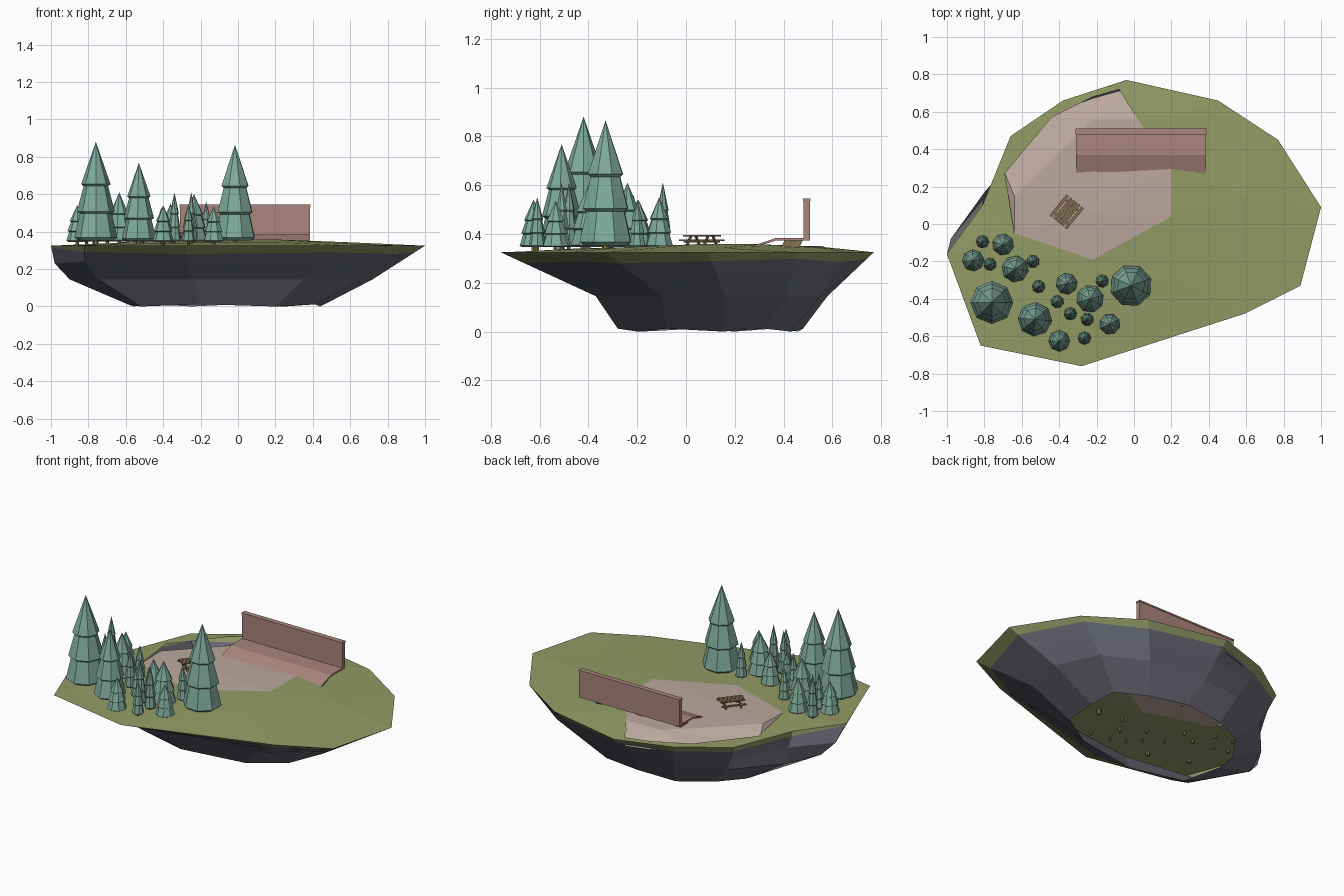
import bpy, math
from mathutils import Vector, Matrix
from mathutils.geometry import delaunay_2d_cdt

if "Cube" in bpy.data.objects:
    bpy.data.objects.remove(bpy.data.objects["Cube"])


def material(name, rgb):
    m = bpy.data.materials.new(name)
    m.diffuse_color = (*rgb, 1)
    m.use_nodes = True
    m.node_tree.nodes["Principled BSDF"].inputs["Base Color"].default_value = m.diffuse_color
    return m


GRASS = material("grass", (.29, .33, .13))
ROCK = material("rock", (.15, .155, .19))
PATH = material("dirt", (.50, .39, .34))
NEEDLE = material("needles", (.21, .40, .33))
BRICK = material("painted_wood", (.40, .24, .20))
WOOD = material("wood", (.24, .16, .08))


def mesh(name, verts, faces, mat):
    me = bpy.data.meshes.new(name)
    me.from_pydata([tuple(v) for v in verts], [], faces)
    me.materials.append(mat)
    ob = bpy.data.objects.new(name, me)
    bpy.context.collection.objects.link(ob)
    return ob


def loft(name, rings, mat):
    n = len(rings[0])
    verts = [v for r in rings for v in r]
    faces = [(k * n + i, k * n + (i + 1) % n, (k + 1) * n + (i + 1) % n, (k + 1) * n + i)
             for k in range(len(rings) - 1) for i in range(n)]
    return mesh(name, verts, faces, mat)


def prism(name, profile, x0, x1, mat):
    """Extrude a (y, z) profile along x."""
    n = len(profile)
    ob = loft(name, [[(x, y, z) for y, z in profile] for x in (x0, x1)], mat)
    verts = [v.co.copy() for v in ob.data.vertices]
    faces = [tuple(p.vertices) for p in ob.data.polygons]
    faces += [tuple(range(n))[::-1], tuple(range(n, 2 * n))]
    ob.data.clear_geometry()
    ob.data.from_pydata(verts, [], faces)
    return ob


def inside(p, poly):
    hit = False
    for (x1, y1), (x2, y2) in zip(poly, poly[1:] + poly[:1]):
        if (y1 > p[1]) != (y2 > p[1]) and p[0] < (x2 - x1) * (p[1] - y1) / (y2 - y1) + x1:
            hit = not hit
    return hit


# rock shell, open at the bottom
rim2 = [(1, .09), (.77, .45), (.45, .66), (-.04, .77), (-.38, .66), (-.66, .47),
        (-.81, .10), (-1, -.16), (-.82, -.65), (-.28, -.76), (.59, -.48), (.89, -.33)]
mid2 = [(.72, .16), (.60, .42), (.34, .55), (-.04, .58), (-.30, .55), (-.58, .42),
        (-.80, .17), (-.90, -.05), (-.75, -.30), (-.25, -.37), (.35, -.30), (.66, -.10)]
low2 = [(.44, .15), (.42, .32), (.25, .43), (0, .48), (-.25, .46), (-.45, .36),
        (-.56, .20), (-.59, .05), (-.52, -.18), (-.20, -.28), (.20, -.20), (.41, -.08)]
rim = [Vector((x, y, .325)) for x, y in rim2]
mid = [Vector((x, y, .145)) for x, y in mid2]
low = [Vector((x, y, .012 * (i % 2))) for i, (x, y) in enumerate(low2)]
upper = [a.lerp(b, .5) for a, b in zip(rim, mid)]
upper[7] = Vector((-.98, -.08, .23))
upper[8] = Vector((-.82, -.50, .24))
drop = [.2, .15, .22, .16, .24, .2, .15, .05, .2, .25, .2, .25]
edge = [a.lerp(b, 2 * t) for a, b, t in zip(rim, upper, drop)]
loft("rock_base", [low, mid, upper, edge], ROCK)
loft("grass_edge", [edge, rim], GRASS)

# grass top with a hole where the dirt patch sits
flat = [(-.22, .56, .35), (-.64, .15, .345), (-.64, -.05, .34), (-.22, -.19, .345),
        (.20, .04, .358), (.20, .30, .358), (.02, .56, .347)]
outer = [(-.08, .72), (-.22, .68), (-.44, .57), (-.69, .27)]
hole = [(x, y, .328) for x, y in outer] + flat[2:]
hole2 = [p[:2] for p in hole]
hills = [(.60, .15, .343), (.20, -.27, .345), (-.22, -.42, .342), (-.64, -.28, .335),
         (.20, .56, .343), (.60, -.22, .335), (-.22, -.68, .328), (-.75, -.5, .33)]
pts = [tuple(v) for v in rim] + hole + hills
nr, nh = len(rim), len(hole)
cons = [(i, (i + 1) % nr) for i in range(nr)]
cons += [(nr + i, nr + (i + 1) % nh) for i in range(nh)]
cv, _, cf, orig, _, _ = delaunay_2d_cdt([Vector(p[:2]) for p in pts], cons, [], 0, 1e-5)
gv = [(v.x, v.y, pts[o[0]][2] if o else .33) for v, o in zip(cv, orig)]
gf = []
for f in cf:
    c = sum((Vector(gv[i]) for i in f), Vector()) / len(f)
    if inside(c, rim2) and not inside(c, hole2):
        gf.append(tuple(f))
mesh("grass_top", gv, gf, GRASS)

# dirt patch: faceted top and a slope sinking behind the rim
pv = flat + [(x, y, .275) for x, y in outer] + [(-.22, .07, .356)]
pf = [(11, i, (i + 1) % 7) for i in range(7)]
pf += [(6, 7, 0), (0, 7, 8), (0, 8, 9), (0, 9, 10), (0, 10, 1), (1, 10, 2)]
mesh("dirt_patch", pv, pf, PATH)

# long bench: back wall, flat seat, sloped apron and slanted legs
prism("bench_wall", [(.508, .541), (.482, .541), (.482, .384), (.37, .384), (.235, .338),
                     (.235, .330), (.37, .374), (.508, .374)], -.31, .385, BRICK)
prism("bench_wall_cap", [(.511, .545), (.479, .545), (.479, .535), (.511, .535)], -.312, .387, BRICK)
for x in (-.27, .0, .28):
    prism("bench_leg", [(.48, .376), (.405, .376), (.37, .305), (.445, .305)], x - .018, x + .018, WOOD)

# picnic table
place = Matrix.Translation((-.36, .065, .352)) @ Matrix.Rotation(math.radians(51), 4, 'Z')
parts = []
for y in (-.027, -.009, .009, .027):
    parts.append(prism("table_plank", [(y - .0075, .037), (y + .0075, .037),
                                       (y + .0075, .043), (y - .0075, .043)], -.072, .072, WOOD))
for s in (-1, 1):
    parts.append(prism("table_bench", [(s * .043, .020), (s * .060, .020),
                                       (s * .060, .026), (s * .043, .026)], -.072, .072, WOOD))
    x = s * .045
    parts.append(prism("table_brace", [(-.058, .014), (.058, .014), (.058, .020), (-.058, .020)],
                       x - .004, x + .004, WOOD))
    for t in (-1, 1):
        parts.append(prism("table_leg", [(t * .012, .038), (t * .022, .038),
                                         (t * .052, -.008), (t * .042, -.008)],
                           x - .004, x + .004, WOOD))
for ob in parts:
    ob.matrix_world = place

# fir trees: x, y, radius, tip height
trees = [(-.76, -.42, .115, .88), (-.016, -.33, .113, .865), (-.53, -.51, .092, .767),
         (-.235, -.40, .074, .60), (-.635, -.24, .072, .61), (-.36, -.32, .058, .55),
         (-.70, -.11, .058, .55), (-.86, -.195, .058, .54), (-.13, -.535, .056, .535),
         (-.40, -.625, .057, .54), (-.54, -.20, .035, .54), (-.81, -.095, .035, .61),
         (-.77, -.215, .035, .56), (-.51, -.335, .035, .57), (-.17, -.305, .035, .56),
         (-.41, -.415, .035, .53), (-.34, -.48, .035, .61), (-.25, -.51, .035, .61),
         (-.265, -.61, .035, .55)]
# radius and height fractions from the bottom up
tiers = [(0, .06), (.82, .02), (1, .05), (.74, .29), (.70, .28), (.88, .31), (.57, .56),
         (.52, .55), (.68, .58), (0, 1)]
SIDES = 8
for k, (tx, ty, r, top) in enumerate(trees):
    base = .342
    h = top - base

    def ring(rad, z, n=SIDES, turn=k * .35):
        return [(tx + rad * math.cos(turn + i * math.tau / n),
                 ty + rad * math.sin(turn + i * math.tau / n), z) for i in range(n)]
    loft("tree_needles", [ring(max(f * r, .0003), base + g * h) for f, g in tiers], NEEDLE)
    w = .004 + r * .09
    loft("tree_trunk", [ring(.0003, .315, 6), ring(w, .315, 6), ring(w, base + .1 * h, 6)], WOOD)
